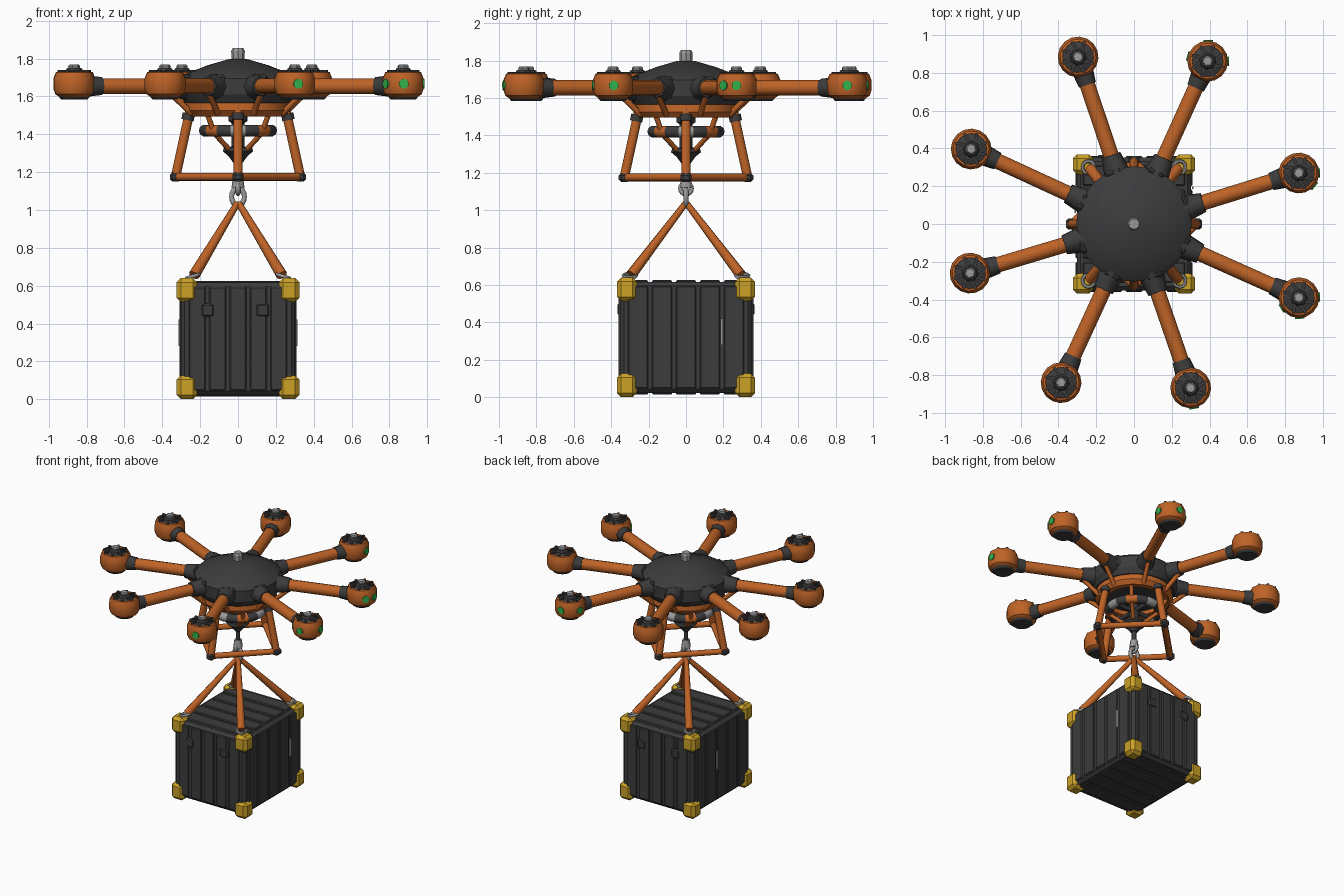
import bpy, bmesh, math
from mathutils import Vector, Matrix

if "Cube" in bpy.data.objects:
    bpy.data.objects.remove(bpy.data.objects["Cube"])

def material(name, rgb):
    m = bpy.data.materials.new(name)
    m.diffuse_color = (*rgb, 1)
    m.use_nodes = True
    m.node_tree.nodes["Principled BSDF"].inputs["Base Color"].default_value = m.diffuse_color
    return m

ORANGE = material("orange", (0.52, 0.125, 0.02))
DARK = material("charcoal", (0.045, 0.045, 0.047))
YELLOW = material("yellow", (0.60, 0.36, 0.02))
GREY = material("metal_grey", (0.33, 0.33, 0.33))
GREEN = material("signal_green", (0.03, 0.45, 0.07))

def finish(bm, name, mat, smooth=35):
    bmesh.ops.recalc_face_normals(bm, faces=bm.faces)
    me = bpy.data.meshes.new(name)
    bm.to_mesh(me)
    bm.free()
    ob = bpy.data.objects.new(name, me)
    bpy.context.collection.objects.link(ob)
    me.materials.append(mat)
    if smooth:
        bpy.ops.object.select_all(action='DESELECT')
        ob.select_set(True)
        bpy.context.view_layer.objects.active = ob
        bpy.ops.object.shade_smooth_by_angle(angle=math.radians(smooth))
    return ob

def rod(name, p, q, r, mat, r2=None, n=12):
    p, q = Vector(p), Vector(q)
    d = q - p
    mtx = Matrix.Translation((p + q) / 2) @ d.to_track_quat('Z', 'Y').to_matrix().to_4x4()
    bm = bmesh.new()
    bmesh.ops.create_cone(bm, cap_ends=True, segments=n, radius1=r, radius2=r if r2 is None else r2,
                          depth=d.length, matrix=mtx)
    return finish(bm, name, mat, 50 if n > 6 else 0)

def lathe(name, prof, mat, mtx=Matrix(), n=24, closed=False, smooth=35):
    bm = bmesh.new()
    rings = [[bm.verts.new((r * math.cos(2 * math.pi * i / n), r * math.sin(2 * math.pi * i / n), z))
              for i in range(n)] for r, z in prof]
    pairs = list(zip(rings, rings[1:])) + ([(rings[-1], rings[0])] if closed else [])
    for a, b in pairs:
        for i in range(n):
            bm.faces.new((a[i], a[(i + 1) % n], b[(i + 1) % n], b[i]))
    bmesh.ops.remove_doubles(bm, verts=bm.verts, dist=1e-5)
    bm.transform(mtx)
    return finish(bm, name, mat, smooth)

def torus(name, R, r, mat, mtx, n=24, k=8):
    prof = [(R + r * math.cos(2 * math.pi * i / k), r * math.sin(2 * math.pi * i / k)) for i in range(k)]
    return lathe(name, prof, mat, mtx, n, True, 60)

def box(name, loc, size, mat, bevel=0.0, rot=0.0):
    bm = bmesh.new()
    bmesh.ops.create_cube(bm, size=1)
    bmesh.ops.scale(bm, vec=size, verts=bm.verts)
    if bevel:
        bmesh.ops.bevel(bm, geom=bm.edges[:], offset=bevel, segments=1, affect='EDGES')
    bm.transform(Matrix.Translation(loc) @ Matrix.Rotation(rot, 4, 'Z'))
    return finish(bm, name, mat, 0)

T = Matrix.Translation
def pol(r, deg, z):
    a = math.radians(deg)
    return Vector((r * math.cos(a), r * math.sin(a), z))

# --- Central hub with shallow dome and top beacon
lathe("hub_dome", [(0, 1.80), (0.05, 1.797), (0.16, 1.765), (0.28, 1.718), (0.305, 1.695),
                   (0.305, 1.61), (0.28, 1.565), (0, 1.565)], DARK, n=32, smooth=25)
lathe("top_beacon", [(0, 1.855), (0.028, 1.855), (0.036, 1.84), (0.034, 1.79), (0, 1.79)], GREY, n=8, smooth=0)
for i in range(8):
    box("dome_seam", pol(0.294, i * 45 + 22, 1.665), (0.04, 0.1, 0.10), DARK, 0.015, math.radians(i * 45 + 22))
lathe("under_ring", [(0.20, 1.57), (0.27, 1.57), (0.275, 1.525), (0.25, 1.495), (0.20, 1.50)], ORANGE, n=24, closed=True)
lathe("belly_plate", [(0, 1.53), (0.21, 1.53), (0.21, 1.56), (0, 1.56)], DARK)

# --- Eight arms and motor pods: (x, y, directions of green lights)
pods = [(0.873, 0.27, (0, -40)), (0.39, 0.862, (0, 88, 165)), (-0.296, 0.884, ()), (-0.862, 0.397, ()),
        (-0.868, -0.26, ()), (-0.386, -0.84, ()), (0.30, -0.868, (-80,)), (0.873, -0.39, (2, -88, 212))]
for x, y, lights in pods:
    R, ang = math.hypot(x, y), math.degrees(math.atan2(y, x))
    z = 1.655
    rod("arm_tube", pol(0.30, ang, z), pol(R - 0.08, ang, z), 0.041, ORANGE)
    rod("arm_socket", pol(0.26, ang, z - 0.005), pol(0.385, ang, z), 0.074, DARK, 0.052, 8)
    rod("arm_collar", pol(R - 0.155, ang, z), pol(R - 0.08, ang, z), 0.047, DARK, 0.056, 8)
    rod("arm_brace", pol(0.37, ang, 1.615), pol(0.255, ang, 1.51), 0.016, ORANGE, n=8)
    M = T((x, y, 0)) @ Matrix.Rotation(math.radians(ang), 4, 'Z')
    lathe("pod_shell", [(0, 1.595), (0.072, 1.595), (0.098, 1.612), (0.108, 1.64), (0.108, 1.695),
                        (0.095, 1.728), (0.082, 1.732), (0.080, 1.705), (0, 1.705)], ORANGE, M, 16)
    lathe("pod_base", [(0, 1.583), (0.065, 1.583), (0.078, 1.597), (0, 1.60)], DARK, M, 16)
    lathe("fan_disc", [(0, 1.752), (0.035, 1.75), (0.045, 1.735), (0.082, 1.722), (0.082, 1.70), (0, 1.70)],
          DARK, M, 16)
    for k in range(8):
        a = ang + k * 45
        box("fan_blade", Vector((x, y, 0)) + pol(0.062, a, 1.73), (0.055, 0.016, 0.02), DARK, 0, math.radians(a + 15))
    lathe("motor_cap", [(0, 1.769), (0.024, 1.768), (0.031, 1.76), (0.028, 1.74), (0, 1.74)], GREY, M, 6, smooth=0)
    for a in lights:
        c = Vector((x, y, 0))
        rod("pod_light", c + pol(0.104, a, 1.667), c + pol(0.112, a, 1.667), 0.026, GREEN, n=10)

# --- Landing frame: four legs on a diamond of bars
for k in range(4):
    a = k * 90
    foot = pol(0.33, a, 1.175)
    rod("frame_leg", pol(0.255, a, 1.52), foot, 0.025, ORANGE)
    rod("frame_bar", foot, pol(0.33, a + 90, 1.175), 0.021, ORANGE)
    rod("leg_clamp", pol(0.26, a, 1.51), pol(0.267, a, 1.475), 0.033, DARK, n=8)
    box("frame_joint", foot, (0.06, 0.06, 0.05), DARK, 0.014, math.radians(a))
    rod("ring_strut", pol(0.23, a + 45, 1.51), pol(0.185, a + 45, 1.42), 0.014, ORANGE, n=8)
    rod("winch_strut", pol(0.17, a + 45, 1.40), pol(0.04, a + 45, 1.30), 0.014, ORANGE, n=8)

# --- Winch ring, with grey couplings on the sides
ring = torus("winch_ring", 0.175, 0.032, DARK, T((0, 0, 1.42)), 32, 10)
ring.data.materials.append(GREY)
ring.data.materials.append(ORANGE)
for f in ring.data.polygons:
    a = math.degrees(math.atan2(f.center.y, f.center.x)) % 90
    f.material_index = 1 if min(a, 90 - a) < 14 else (2 if 38 < a < 52 else 0)
for k in range(4):
    rod("ring_spoke", pol(0.03, k * 90, 1.42), pol(0.17, k * 90, 1.42), 0.016, DARK, n=8)
lathe("winch_column", [(0, 1.54), (0.05, 1.54), (0.05, 1.47), (0.035, 1.46), (0.035, 1.335), (0.075, 1.33),
                       (0.08, 1.31), (0.05, 1.285), (0.025, 1.25), (0, 1.25)], DARK, n=16)

# --- Lifting cable, chain links and hook
rod("cable", (0, 0, 1.26), (0, 0, 1.16), 0.016, DARK, n=8)
X90, Z90 = Matrix.Rotation(math.pi / 2, 4, 'X'), Matrix.Rotation(math.pi / 2, 4, 'Z')
rod("hook_swivel", (0, 0, 1.18), (0, 0, 1.12), 0.026, GREY, 0.034, 8)
torus("hook_link", 0.03, 0.012, GREY, T((0, 0, 1.115)) @ Z90 @ X90, 16)
torus("hook_ring", 0.034, 0.013, GREY, T((0, 0, 1.07)) @ X90 @ Matrix.Diagonal((1, 1.3, 1, 1)), 16)

# --- Sling straps with shackles
for sx in (-1, 1):
    for sy in (-1, 1):
        low, top = Vector((sx * 0.232, sy * 0.292, 0.655)), Vector((sx * 0.004, sy * 0.004, 1.035))
        rod("sling_strap", low, top, 0.03, ORANGE, 0.017, 8)
        torus("shackle", 0.034, 0.010, GREY,
              T((sx * 0.24, sy * 0.30, 0.65)) @ Matrix.Rotation(sx * 0.3, 4, 'Y'), 12, 6)

# --- Cargo crate with ribbed panels and corner guards
box("crate_body", (0, 0, 0.32), (0.604, 0.704, 0.594), DARK, 0.02)
for s in (-1, 1):
    for i in range(5):
        t = i - 2
        box("crate_end_rib", (t * 0.108, s * 0.351, 0.32), (0.088, 0.018, 0.55), DARK, 0.006)
        box("crate_side_rib", (s * 0.301, t * 0.128, 0.32), (0.018, 0.108, 0.55), DARK, 0.006)
        box("crate_lid_rib", (0, t * 0.128, 0.32 + s * 0.297), (0.54, 0.108, 0.018), DARK, 0.006)
    for x in (-0.16, 0.13):
        box("crate_catch", (x, s * 0.353, 0.47), (0.07, 0.026, 0.07), DARK, 0.01)
box("right_latch", (0.311, 0.192, 0.35), (0.006, 0.014, 0.14), GREY)
box("left_latch", (-0.311, 0.064, 0.35), (0.006, 0.014, 0.14), GREY)
for sx in (-1, 1):
    for sy in (-1, 1):
        for z in (0.063, 0.577):
            box("corner_guard", (sx * 0.27, sy * 0.316, z), (0.108, 0.106, 0.126), YELLOW, 0.022)
